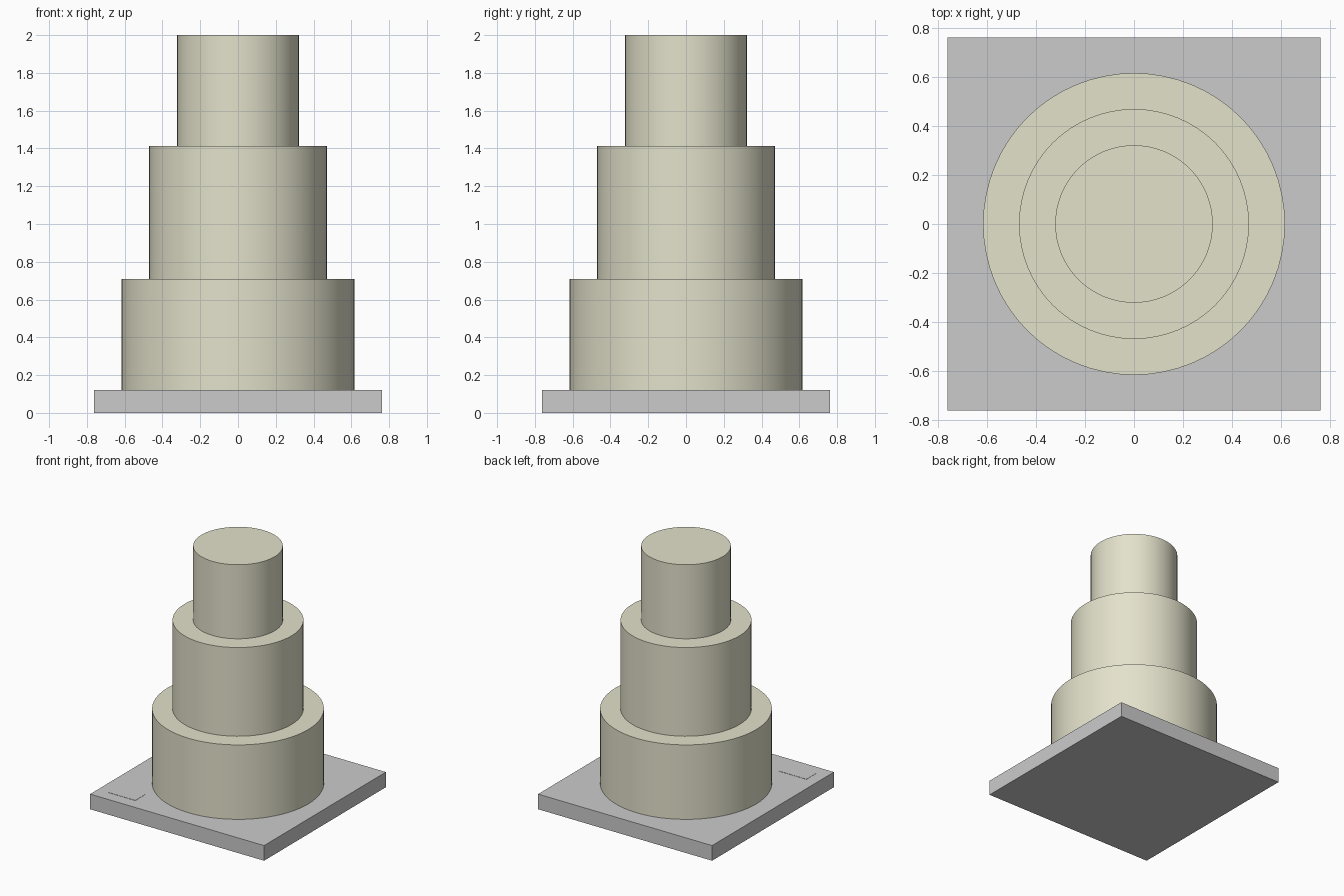
import bpy
import math

if "Cube" in bpy.data.objects:
    bpy.data.objects.remove(bpy.data.objects["Cube"])


def block(name, x, y, z0, sx, sy, h):
    bpy.ops.mesh.primitive_cube_add(size=1, location=(x, y, z0 + h / 2))
    ob = bpy.context.object
    ob.name = name
    ob.scale = (sx, sy, h)
    bpy.ops.object.transform_apply(location=False, rotation=False, scale=True)
    return ob


def tier(name, radius, z0, z1, mat):
    bpy.ops.mesh.primitive_cylinder_add(vertices=64, radius=radius, depth=z1 - z0,
                                        location=(0, 0, (z0 + z1) / 2))
    ob = bpy.context.object
    ob.name = name
    ob.data.materials.append(mat)
    bpy.ops.object.shade_smooth_by_angle(angle=math.radians(30))
    return ob


icing = bpy.data.materials.new("icing")
icing.diffuse_color = (0.77, 0.76, 0.60, 1)
icing.use_nodes = True
icing.node_tree.nodes["Principled BSDF"].inputs["Base Color"].default_value = icing.diffuse_color

# Square cake board
block("cake_board", 0, 0, 0, 1.525, 1.525, 0.12)

# Blank label plate in the front left corner of the board
block("label_plate", -0.553, -0.607, 0.12, 0.24, 0.12, 0.002)

# Three stacked round tiers
for name, radius, z0, z1 in (
    ("bottom_tier", 0.617, 0.12, 0.71),
    ("middle_tier", 0.47, 0.71, 1.413),
    ("top_tier", 0.322, 1.413, 2.0),
):
    tier(name, radius, z0, z1, icing)
